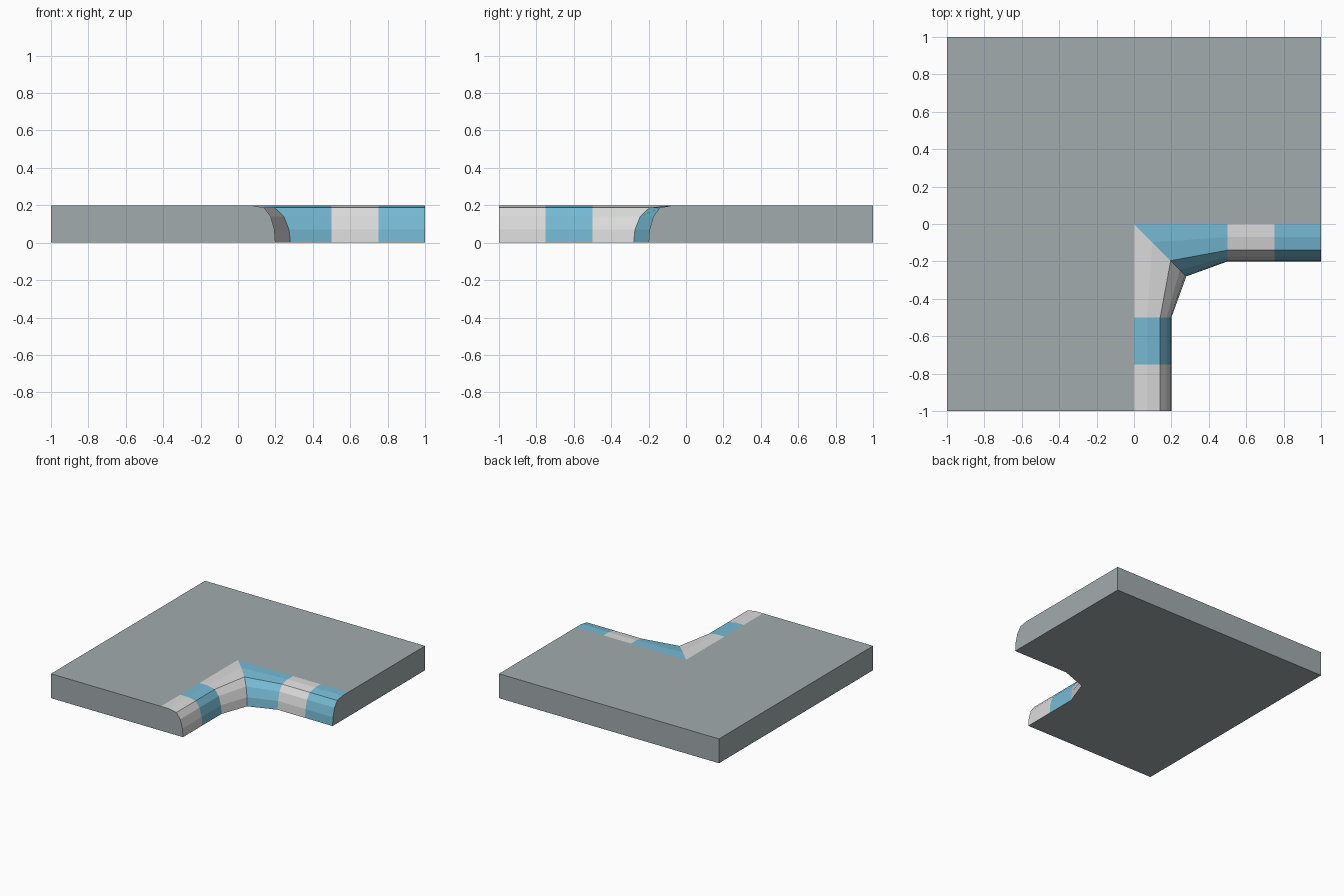
import bpy
import bmesh
from mathutils import Vector

if "Cube" in bpy.data.objects:
    bpy.data.objects.remove(bpy.data.objects["Cube"])


def material(name, rgb):
    m = bpy.data.materials.new(name)
    m.diffuse_color = (*rgb, 1)
    m.use_nodes = True
    m.node_tree.nodes["Principled BSDF"].inputs["Base Color"].default_value = m.diffuse_color
    return m


GREY = material("road grey", (0.36, 0.41, 0.42))
WHITE = material("kerb white", (0.70, 0.71, 0.70))
BLUE = material("kerb blue", (0.18, 0.49, 0.66))
H = 0.2


def finish(name, bm, mats):
    me = bpy.data.meshes.new(name)
    bm.to_mesh(me)
    bm.free()
    for m in mats:
        me.materials.append(m)
    ob = bpy.data.objects.new(name, me)
    bpy.context.collection.objects.link(ob)
    return ob


# L-shaped road slab, left open where the kerb joins it
bm = bmesh.new()
outline = [(0, 0), (1, 0), (1, 1), (-1, 1), (-1, -1), (0, -1)]
low = [bm.verts.new((x, y, 0)) for x, y in outline]
top = [bm.verts.new((x, y, H)) for x, y in outline]
bm.faces.new(top)
bm.faces.new(low[::-1])
for i in range(1, 5):
    bm.faces.new((low[i], low[i + 1], top[i + 1], top[i]))
finish("road_slab", bm, [GREY])

# Rounded kerb: profile (distance from road edge, height) swept along the inner corner
profile = [(0, H), (0.07, H), (0.14, 0.187), (0.175, 0.14), (0.195, 0.07), (0.2, 0), (0, 0)]
down, diag, right = (0, -1), (1.4, -1.4), (1, 0)
stations = [((1, 0), down), ((0.75, 0), down), ((0.5, 0), down), ((0, 0), diag),
            ((0, -0.5), right), ((0, -0.75), right), ((0, -1), right)]
bm = bmesh.new()
rings = []
for base, out in stations:
    rings.append([bm.verts.new((*(Vector(base) + Vector(out) * d), z)) for d, z in profile])
for s in range(len(rings) - 1):
    a, b = rings[s], rings[s + 1]
    for i in range(len(profile) - 1):
        f = bm.faces.new((a[i], b[i], b[i + 1], a[i + 1]))
        underside = i == len(profile) - 2
        f.material_index = 0 if underside else 1 + s % 2   # alternating stripes
bm.faces.new(rings[0])
bm.faces.new(rings[-1][::-1])
bmesh.ops.remove_doubles(bm, verts=bm.verts, dist=1e-5)
bmesh.ops.recalc_face_normals(bm, faces=bm.faces)
bm.faces.ensure_lookup_table()
# the top of the kerb must face up
if next(f for f in bm.faces if f.calc_center_median().z > 0.199).normal.z < 0:
    bmesh.ops.reverse_faces(bm, faces=bm.faces)
finish("striped_kerb", bm, [GREY, BLUE, WHITE])
